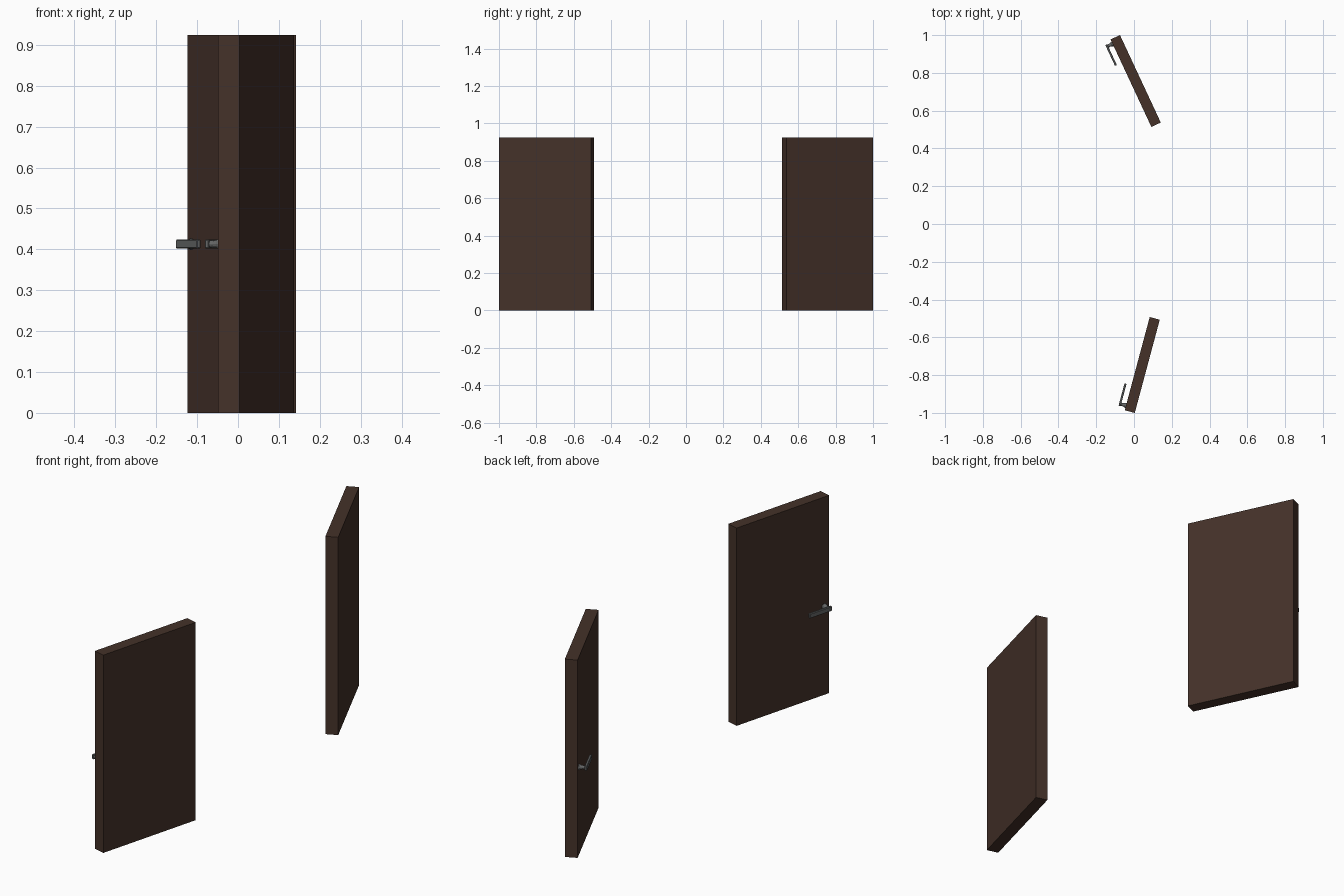
import bpy, bmesh, math
from mathutils import Matrix, Vector

if "Cube" in bpy.data.objects:
    bpy.data.objects.remove(bpy.data.objects["Cube"])

H, W, T = 0.924, 0.511, 0.055      # door height, width, thickness
HANDLE_Z = 0.413


def material(name, rgb):
    m = bpy.data.materials.new(name)
    m.diffuse_color = (*rgb, 1)
    m.use_nodes = True
    m.node_tree.nodes["Principled BSDF"].inputs["Base Color"].default_value = m.diffuse_color
    return m


wood = material("dark_brown_wood", (0.058, 0.031, 0.022))
metal = material("grey_metal", (0.13, 0.135, 0.135))


def finish(name, bm, frame, mat):
    bm.transform(frame)
    bmesh.ops.recalc_face_normals(bm, faces=bm.faces)
    me = bpy.data.meshes.new(name)
    bm.to_mesh(me)
    bm.free()
    me.materials.append(mat)
    ob = bpy.data.objects.new(name, me)
    bpy.context.collection.objects.link(ob)
    return ob


def box(lo, hi):
    bm = bmesh.new()
    lo, hi = Vector(lo), Vector(hi)
    size = hi - lo
    bmesh.ops.create_cube(bm, size=1, matrix=Matrix.Translation((lo + hi) / 2)
                          @ Matrix.Diagonal((*size, 1)))
    return bm


def door_set(side, corner, u, v):
    """u runs from the free edge to the hinge edge, v points out of the handle face."""
    frame = Matrix(((u[0], v[0], 0, corner[0]), (u[1], v[1], 0, corner[1]),
                    (0, 0, 1, 0), (0, 0, 0, 1)))
    # door slab
    finish(side + "_door", box((0, -T, 0), (W, 0, H)), frame, wood)

    # flared neck of the handle, turned around the v axis
    bm = bmesh.new()
    n, rings = 12, []
    for d, r in [(0, .0135), (.005, .0130), (.010, .0100), (.019, .0080), (.030, .0090)]:
        rings.append([bm.verts.new((.026 + r * math.cos(2 * math.pi * i / n), d,
                                    HANDLE_Z + r * math.sin(2 * math.pi * i / n)))
                      for i in range(n)])
    for a, b in zip(rings, rings[1:]):
        for i in range(n):
            j = (i + 1) % n
            bm.faces.new((a[i], a[j], b[j], b[i]))
    bm.faces.new(rings[0])
    bm.faces.new(rings[-1])
    finish(side + "_handle_neck", bm, frame, metal)

    # lever
    bm = box((.015, .027, HANDLE_Z - .011), (.137, .038, HANDLE_Z + .011))
    bmesh.ops.bevel(bm, geom=bm.edges[:], offset=.002, segments=1, affect='EDGES')
    finish(side + "_handle_lever", bm, frame, metal)


# doors standing ajar at 15 and 25 degrees
a, b = math.radians(15), math.radians(25)
door_set("front", (-0.049, -0.986), (math.sin(a), math.cos(a)), (-math.cos(a), math.sin(a)))
door_set("back", (-0.124, 0.977), (math.sin(b), -math.cos(b)), (-math.cos(b), -math.sin(b)))
